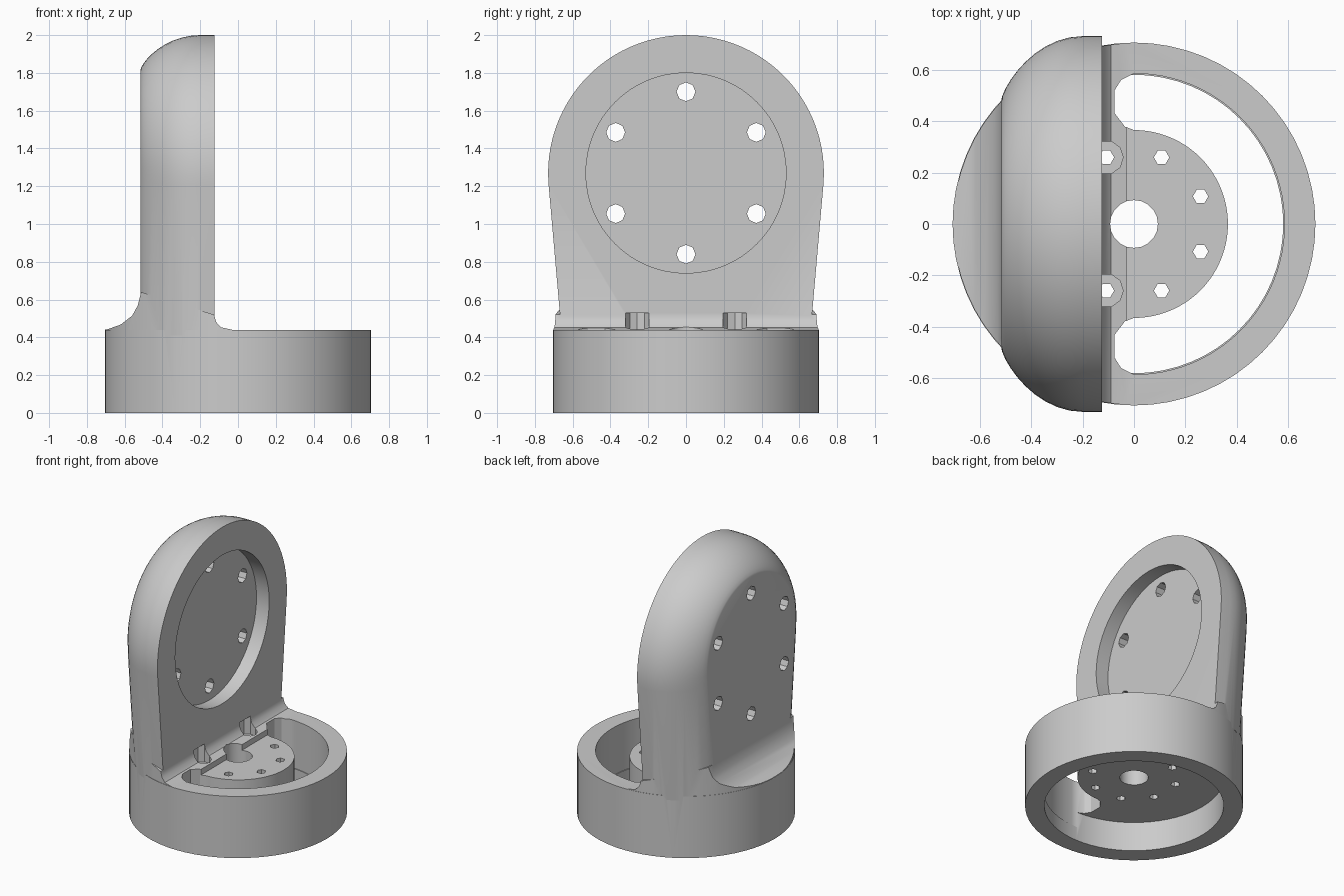
import bpy, bmesh, math
from mathutils import Matrix

if "Cube" in bpy.data.objects:
    bpy.data.objects.remove(bpy.data.objects["Cube"], do_unlink=True)

grey = bpy.data.materials.new("light grey")
grey.use_nodes = True
grey.diffuse_color = (0.6, 0.6, 0.6, 1)
grey.node_tree.nodes["Principled BSDF"].inputs["Base Color"].default_value = (0.6, 0.6, 0.6, 1)


def make(name, bm):
    bmesh.ops.recalc_face_normals(bm, faces=bm.faces)
    mesh = bpy.data.meshes.new(name)
    bm.to_mesh(mesh)
    bm.free()
    obj = bpy.data.objects.new(name, mesh)
    bpy.context.collection.objects.link(obj)
    mesh.materials.append(grey)
    return obj


def loft(name, rings):
    """Skin closed rings of points and cap both ends."""
    bm = bmesh.new()
    loops = [[bm.verts.new(p) for p in ring] for ring in rings]
    n = len(loops[0])
    for a, b in zip(loops, loops[1:]):
        for i in range(n):
            j = (i + 1) % n
            bm.faces.new((a[i], a[j], b[j], b[i]))
    bm.faces.new(loops[0])
    bm.faces.new(loops[-1])
    return make(name, bm)


def prism(name, points, low, high):
    return loft(name, [[(x, y, z) for x, y in points] for z in (low, high)])


def disc(name, radius, low, high, x=0, y=0, sides=64):
    """Upright cylinder."""
    pts = [(x + radius * math.cos(math.tau * i / sides),
            y + radius * math.sin(math.tau * i / sides)) for i in range(sides)]
    return prism(name, pts, low, high)


def disc_x(name, radius, low, high, y, z, sides=64):
    """Cylinder lying along x."""
    pts = [(y + radius * math.cos(math.tau * i / sides),
            z + radius * math.sin(math.tau * i / sides)) for i in range(sides)]
    return loft(name, [[(x, *p) for p in pts] for x in (low, high)])


def combine(target, tool, operation):
    mod = target.modifiers.new(operation, "BOOLEAN")
    mod.operation, mod.object, mod.solver = operation, tool, "EXACT"
    bpy.context.view_layer.objects.active = target
    bpy.ops.object.modifier_apply(modifier=mod.name)
    bpy.data.objects.remove(tool, do_unlink=True)


def cut(target, tool):
    combine(target, tool, "DIFFERENCE")


# Round base, hollow from below, with a sunken plate on top
body = disc("bracket_body", 0.705, 0, 0.44)
cut(body, disc("underside_recess", 0.58, -0.1, 0.21))
cut(body, disc("plate_recess", 0.57, 0.40, 0.6))

# Concave fillets at the foot of the upright, trimmed to the base circle
foot_profile = [(-0.72, 0.3), (-0.72, 0.44), (-0.69, 0.443), (-0.62, 0.468), (-0.56, 0.515),
                (-0.53, 0.57), (-0.513, 0.64), (-0.127, 0.52), (-0.115, 0.48),
                (-0.09, 0.453), (-0.03, 0.44), (-0.03, 0.3)]
foot = loft("foot", [[(x, y, z) for x, z in foot_profile] for y in (-0.8, 0.8)])
combine(foot, disc("foot_trim", 0.703, 0.2, 0.8), "INTERSECT")
combine(body, foot, "UNION")

# Upright: tapered round-topped outline, rounded over towards the back
CENTRE, RADIUS, BACK, FRONT, FOOT = 1.27, 0.73, -0.515, -0.125, 0.41
TAPER = math.radians(5)


def outline(x, inset):
    pts = []
    for i in range(49):
        a = -TAPER + (math.pi + 2 * TAPER) * i / 48
        r = RADIUS - inset * (1 - 0.28 * max(0, math.sin(a)))
        pts.append((x, r * math.cos(a), CENTRE + r * math.sin(a)))
    _, y, z = pts[0]
    y -= (z - FOOT) * math.tan(TAPER)
    return [(x, y, FOOT)] + pts + [(x, -y, FOOT)]


rings = [outline(FRONT, 0)]
for i in range(11):
    t = math.sin(math.pi / 2 * i / 10)
    rings.append(outline(-0.2 + t * (BACK + 0.2), 0.25 * (1 - (1 - t * t) ** 0.75)))
combine(body, loft("upright", rings), "UNION")

# Round recess and six bolt holes through the upright
cut(body, disc_x("upright_recess", 0.53, FRONT - 0.1, 0.2, 0, CENTRE))
for i in range(6):
    a = math.pi / 2 + math.tau * i / 6
    cut(body, disc_x("bolt_hole", 0.05, -0.8, 0, 0.43 * math.cos(a),
                     CENTRE + 0.43 * math.sin(a), 8))

# Crescent slot between the hub and the ring
half = [math.radians(90 * i / 24) for i in range(25)]
end = [(-0.05, 0.56), (-0.075, 0.52), (-0.075, 0.43), (-0.035, 0.378)]
upper = [(0.585 * math.cos(a), 0.585 * math.sin(a)) for a in half] + end
inner = [(0.365 * math.cos(a), 0.365 * math.sin(a)) for a in reversed(half)]
upper += inner
slot = upper + [(x, -y) for x, y in reversed(upper[1:-1])]
# Walk the outer arc up, the hub arc down, then close round the lower end
outer_part = upper[:len(half) + len(end)]
slot = ([(x, -y) for x, y in reversed(outer_part[1:])] + outer_part + inner
        + [(x, -y) for x, y in reversed(inner[:-1])])
cut(body, prism("slot", slot, 0.1, 0.6))

# Hub bore and small screw holes, with clearance pockets in the fillet
cut(body, disc("hub_bore", 0.093, 0.1, 0.6, sides=20))
for i in range(8):
    a = math.tau * (i + 0.5) / 8
    x, y = 0.28 * math.cos(a), 0.28 * math.sin(a)
    cut(body, disc("screw_hole", 0.03, 0.1, 0.42, x, y, 6))
    if -0.2 < x < 0:
        cut(body, disc("screw_pocket", 0.065, 0.40, 0.53, x, y, 10))

# Smooth curved surfaces, crisp edges
bpy.ops.object.select_all(action="DESELECT")
body.select_set(True)
bpy.context.view_layer.objects.active = body
bpy.ops.object.shade_smooth_by_angle(angle=math.radians(30))
